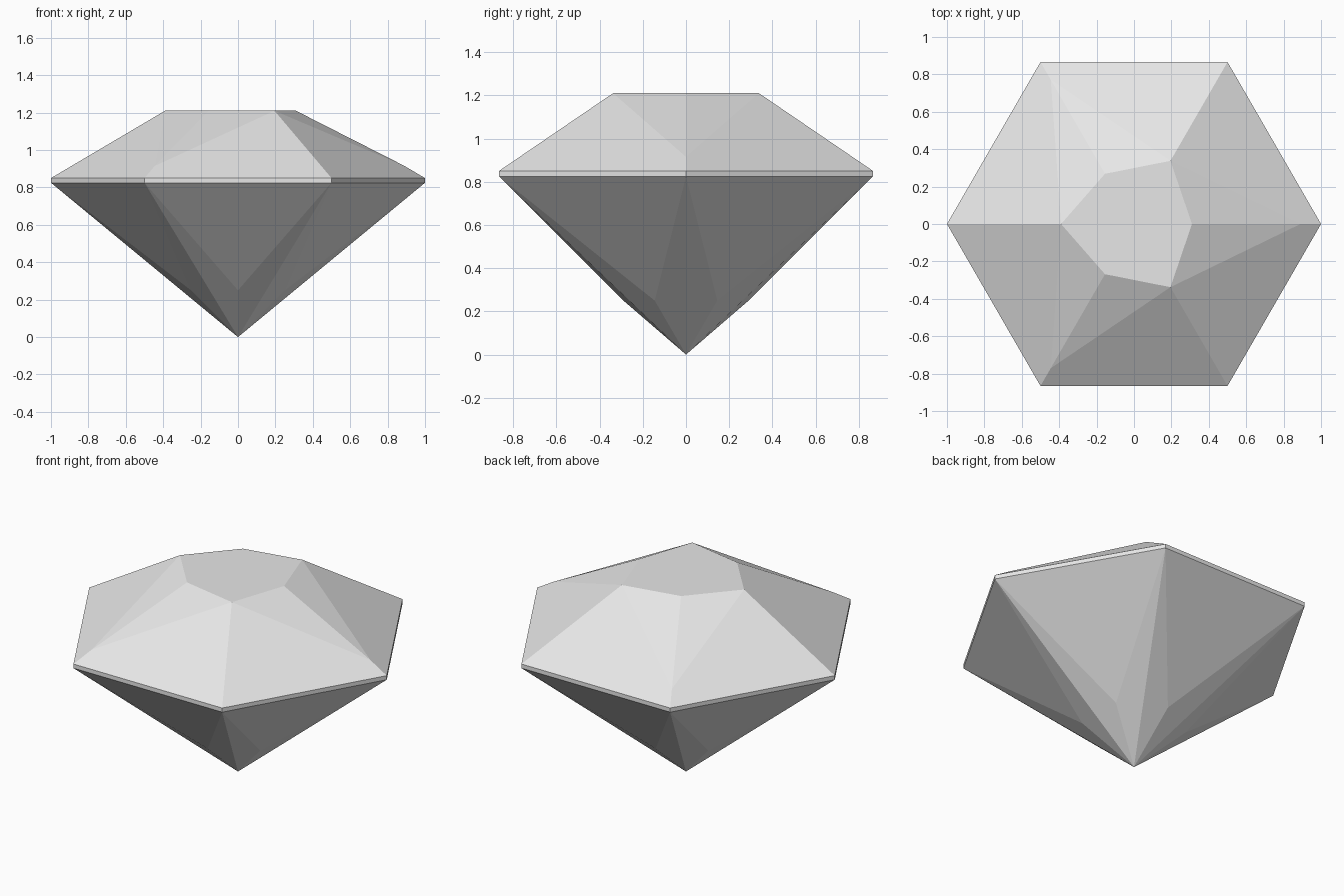
import bpy
import bmesh
from math import cos, sin, radians

cube = bpy.data.objects.get("Cube")
if cube:
    bpy.data.objects.remove(cube)

# Single pale grey
grey = bpy.data.materials.new("pale_grey")
grey.use_nodes = True
colour = (0.8, 0.8, 0.8, 1)
grey.diffuse_color = colour
grey.node_tree.nodes["Principled BSDF"].inputs["Base Color"].default_value = colour

bm = bmesh.new()


def ring(radii, z, turn=0):
    """Six points around the axis, with the given radii repeating."""
    points = []
    for i in range(6):
        a = radians(60 * i + turn)
        r = radii[i % len(radii)]
        points.append(bm.verts.new((r * cos(a), r * sin(a), z)))
    return points


culet = bm.verts.new((0, 0, 0))
lower = ring([0.29], 0.25, 30)
girdle_low = ring([1], 0.825)
girdle_top = ring([1], 0.85)
shoulder = ring([0.89], 0.915)
table = ring([0.31, 0.39], 1.21)

for i in range(6):
    j = (i + 1) % 6
    # Pavilion: a large facet and two slim ones down to the point
    bm.faces.new((girdle_low[i], lower[i], girdle_low[j]))
    bm.faces.new((girdle_low[i], culet, lower[i]))
    bm.faces.new((girdle_low[j], lower[i], culet))
    # Girdle band and the narrow bevel above it
    bm.faces.new((girdle_low[i], girdle_low[j], girdle_top[j], girdle_top[i]))
    bm.faces.new((girdle_top[i], girdle_top[j], shoulder[j], shoulder[i]))
    # Crown: split each side from its wider table corner
    wide, narrow = (i, j) if i % 2 else (j, i)
    bm.faces.new((table[wide], shoulder[i], shoulder[j]))
    bm.faces.new((table[wide], table[narrow], shoulder[narrow]))

# Flat table on top
bm.faces.new(table)
bmesh.ops.recalc_face_normals(bm, faces=bm.faces)

mesh = bpy.data.meshes.new("cut_gem")
bm.to_mesh(mesh)
bm.free()
mesh.materials.append(grey)
gem = bpy.data.objects.new("cut_gem", mesh)
bpy.context.collection.objects.link(gem)
